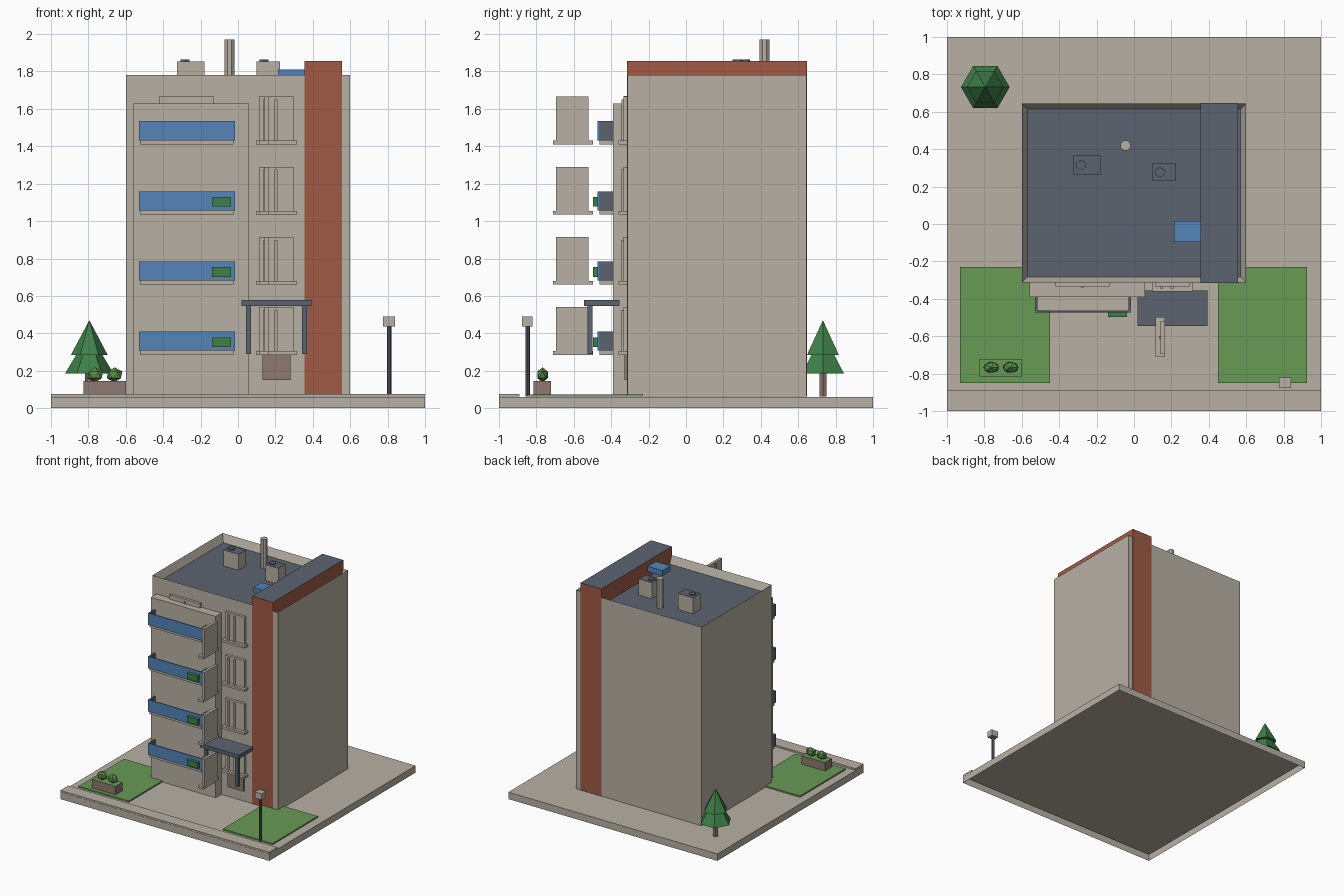
import bpy, bmesh
from math import pi

cube = bpy.data.objects.get("Cube")
if cube:
    bpy.data.objects.remove(cube, do_unlink=True)


def make_material(name, rgb):
    """Flat material from 8-bit display values, stored as linear."""
    lin = [((c / 255 + 0.055) / 1.055) ** 2.4 for c in rgb]
    m = bpy.data.materials.new(name)
    m.use_nodes = True
    m.diffuse_color = (*lin, 1)
    m.node_tree.nodes["Principled BSDF"].inputs["Base Color"].default_value = (*lin, 1)
    return m


stone = make_material("warm_stone", (184, 176, 164))
slate = make_material("slate_grey", (92, 100, 112))
brick = make_material("brick_red", (160, 90, 70))
blue = make_material("panel_blue", (84, 133, 184))
grass = make_material("grass_green", (104, 155, 85))
leaf = make_material("leaf_green", (62, 128, 72))
shrub = make_material("shrub_green", (90, 138, 72))
wood = make_material("wood_brown", (142, 120, 113))


def finish(name, bm, mat, top_mat=None):
    """Turn a bmesh into an object, optionally with another colour on upward faces."""
    mesh = bpy.data.meshes.new(name)
    bm.normal_update()
    mesh.materials.append(mat)
    if top_mat:
        mesh.materials.append(top_mat)
        for f in bm.faces:
            f.material_index = int(f.normal.z > 0.9)
    bm.to_mesh(mesh)
    bm.free()
    ob = bpy.data.objects.new(name, mesh)
    bpy.context.collection.objects.link(ob)
    return ob


def box_mesh(x, y, z):
    bm = bmesh.new()
    bmesh.ops.create_cube(bm, size=1)
    for v in bm.verts:
        v.co = [r[0] if c < 0 else r[1] for c, r in zip(v.co, (x, y, z))]
    return bm


def box(name, x, y, z, mat, top_mat=None):
    return finish(name, box_mesh(x, y, z), mat, top_mat)


def prism(name, x, y, z, r1, r2, mat, sides=6, turn=0):
    """Upright cylinder or cone spanning the z range."""
    bm = bmesh.new()
    bmesh.ops.create_cone(bm, cap_ends=True, segments=sides, radius1=r1, radius2=r2,
                          depth=z[1] - z[0])
    ob = finish(name, bm, mat)
    ob.location = (x, y, (z[0] + z[1]) / 2)
    ob.rotation_euler.z = turn
    return ob


FLOOR = 0.061
WALL = -0.313
STOREY = 0.375

# Ground shell, open underneath
bm = box_mesh((-1, 1), (-1, 1), (0, 0.06))
bm.normal_update()
bmesh.ops.delete(bm, geom=[f for f in bm.faces if f.normal.z < -0.9], context="FACES")
finish("ground", bm, stone)
box("front_kerb", (-1, 1), (-1, -0.89), (FLOOR, 0.075), stone)
box("lawn_right", (-0.93, -0.45), (-0.85, -0.23), (FLOOR, 0.073), grass)
box("lawn_left", (0.45, 0.925), (-0.85, -0.23), (FLOOR, 0.073), grass)

# Main block with a sunken roof behind the parapet
bm = box_mesh((-0.6, 0.6), (WALL, 0.645), (FLOOR, 1.78))
bm.normal_update()
roof = next(f for f in bm.faces if f.normal.z > 0.9)
bmesh.ops.inset_individual(bm, faces=[roof], thickness=0.042)
for v in roof.verts:
    v.co.z = 1.715
building = finish("building", bm, stone)
building.data.materials.append(slate)
for p in building.data.polygons:
    if p.normal.z > 0.9 and p.center.z < 1.75:
        p.material_index = 1

# Brick band wrapping front, roof and back
box("brick_band", (0.355, 0.555), (WALL - 0.002, 0.647), (FLOOR, 1.855), brick, slate)

# Front bay
box("front_bay", (-0.56, 0.06), (-0.39, WALL + 0.01), (FLOOR, 1.63), stone)
box("bay_window", (-0.42, -0.13), (-0.335, WALL + 0.01), (1.43, 1.668), stone)
box("bay_window_mullion", (-0.28, -0.27), (-0.343, -0.335), (1.43, 1.65), stone)


def window(name, z):
    """Window on the front wall."""
    box(name + "_frame", (0.112, 0.298), (-0.335, WALL + 0.01), (z + 0.02, z + 0.255), stone)
    box(name + "_sill", (0.095, 0.315), (-0.362, WALL + 0.01), (z, z + 0.02), stone)
    for x in (0.138, 0.195):
        box(name + "_mullion", (x, x + 0.016), (-0.345, -0.335), (z + 0.02, z + 0.24), stone)


def side_panel(name, z):
    """Freestanding window panel turned sideways."""
    box(name, (0.142, 0.166), (-0.695, -0.52), (z + 0.02, z + 0.255), stone)
    box(name + "_sill", (0.115, 0.166), (-0.712, -0.497), (z, z + 0.02), stone)
    box(name + "_mullion", (0.133, 0.142), (-0.614, -0.6), (z + 0.02, z + 0.24), stone)


def balcony(name, z, planted):
    box(name + "_slab", (-0.525, -0.025), (-0.462, -0.385), (z, z + 0.024), stone)
    box(name + "_railing", (-0.53, -0.015), (-0.472, -0.464), (z + 0.022, z + 0.124), blue)
    for x in (-0.53, -0.03):
        box(name + "_side", (x, x + 0.015), (-0.464, -0.385), (z + 0.022, z + 0.124), slate)
    if planted:
        box(name + "_planter", (-0.14, -0.037), (-0.498, -0.472), (z + 0.042, z + 0.094), leaf)


# Four storeys of windows, panels and balconies
for i in range(4):
    base = 0.285 + i * STOREY
    window(f"window_{i + 1}", base)
    side_panel(f"side_panel_{i + 1}", base)
    balcony(f"balcony_{i + 1}", base, i < 3)

# Entrance
box("door", (0.13, 0.28), (-0.328, WALL + 0.01), (0.15, 0.53), wood)
box("canopy", (0.02, 0.392), (-0.545, -0.355), (0.545, 0.577), slate)
for x in (0.042, 0.342):
    box("canopy_post", (x, x + 0.028), (-0.527, -0.5), (0.29, 0.545), slate)

# Roof equipment
for i, (x, y, hx, hy) in enumerate([((-0.325, -0.18), (0.265, 0.368), -0.283, 0.315),
                                    ((0.1, 0.225), (0.23, 0.325), 0.138, 0.277)]):
    box(f"roof_unit_{i + 1}", x, y, (1.71, 1.853), stone, slate)
    prism(f"roof_fan_{i + 1}", hx, hy, (1.853, 1.863), 0.028, 0.028, slate)
box("roof_hatch", (0.213, 0.355), (-0.095, 0.017), (1.765, 1.81), blue)
prism("chimney", -0.045, 0.42, (1.71, 1.97), 0.028, 0.028, stone, 8, pi / 8)

# Conifer
tx, ty = -0.795, 0.732
prism("tree_trunk", tx, ty, (FLOOR, 0.2), 0.022, 0.022, wood, turn=pi / 6)
prism("tree_lower_tier", tx, ty, (0.185, 0.4), 0.13, 0, leaf, turn=pi / 6)
prism("tree_upper_tier", tx, ty, (0.285, 0.47), 0.098, 0, leaf, turn=pi / 6)

# Planter with two shrubs
box("planter_box", (-0.825, -0.6), (-0.815, -0.722), (0.07, 0.145), wood, grass)
for x in (-0.763, -0.66):
    bm = bmesh.new()
    bmesh.ops.create_icosphere(bm, subdivisions=1, radius=1)
    bmesh.ops.scale(bm, verts=bm.verts, vec=(0.047, 0.033, 0.04))
    finish("planter_shrub", bm, shrub).location = (x, -0.767, 0.178)

# Street lamp
prism("lamp_post", 0.808, -0.847, (FLOOR, 0.44), 0.012, 0.012, slate, 8)
box("lamp_head", (0.775, 0.84), (-0.877, -0.82), (0.437, 0.49), stone)
